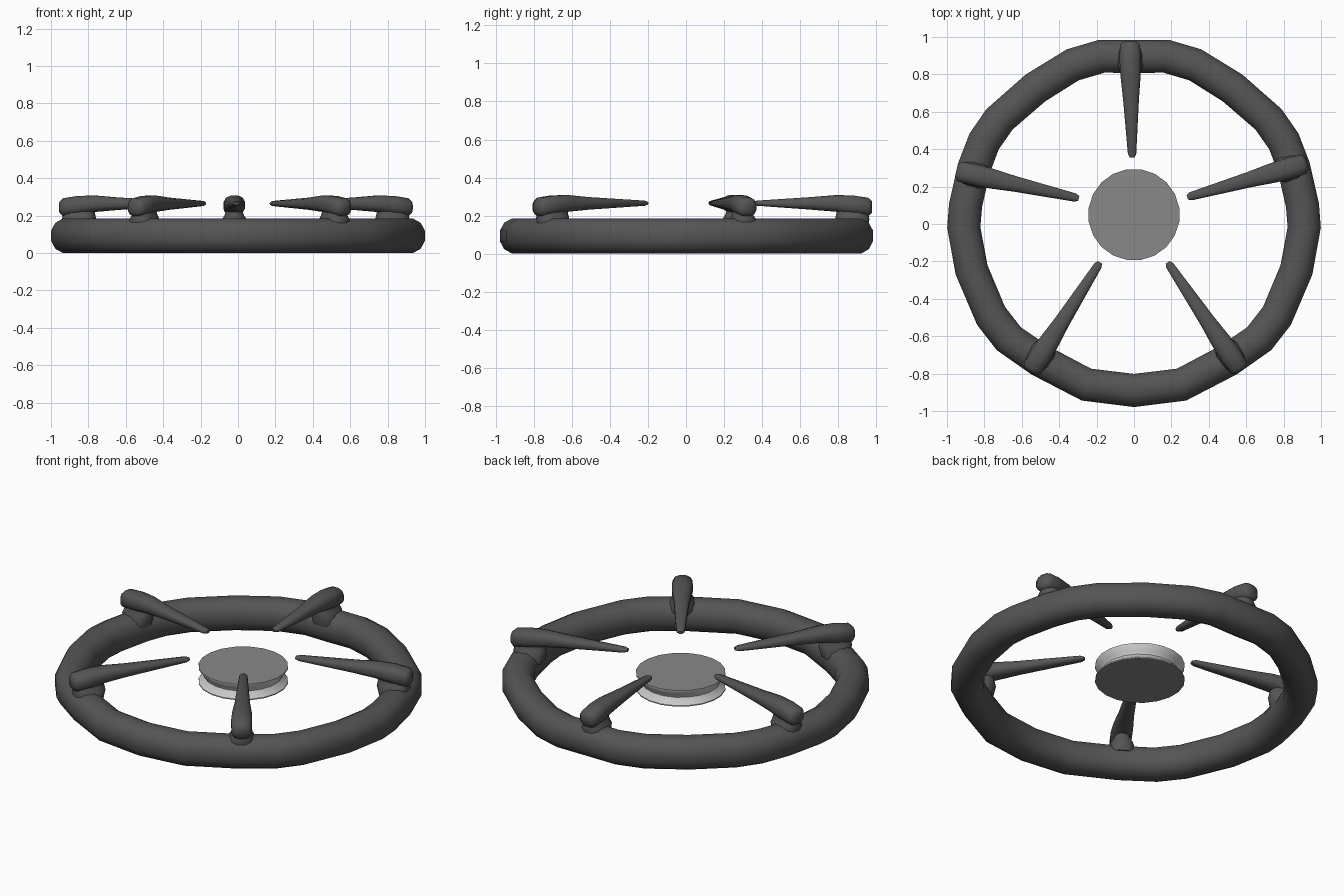
import bpy, bmesh
from math import cos, sin, pi
from mathutils import Vector

if "Cube" in bpy.data.objects:
    bpy.data.objects.remove(bpy.data.objects["Cube"])


def material(name, v):
    m = bpy.data.materials.new(name)
    m.diffuse_color = (v, v, v, 1)
    m.use_nodes = True
    m.node_tree.nodes["Principled BSDF"].inputs["Base Color"].default_value = m.diffuse_color
    return m


IRON = material("dark_iron", 0.09)
CAP = material("cap_grey", 0.25)
STEEL = material("light_steel", 0.75)


def finish(name, bm, mats, angle=40):
    bmesh.ops.recalc_face_normals(bm, faces=bm.faces)
    me = bpy.data.meshes.new(name)
    bm.to_mesh(me)
    bm.free()
    ob = bpy.data.objects.new(name, me)
    bpy.context.collection.objects.link(ob)
    for m in mats:
        me.materials.append(m)
    bpy.ops.object.select_all(action='DESELECT')
    ob.select_set(True)
    bpy.context.view_layer.objects.active = ob
    bpy.ops.object.shade_smooth_by_angle(angle=angle * pi / 180)
    return ob


def loft(bm, loops, closed=False):
    """Skin a list of vertex-position loops; cap the ends unless closed."""
    rings = [[bm.verts.new(p) for p in lp] for lp in loops]
    pairs = list(zip(rings, rings[1:]))
    if closed:
        pairs.append((rings[-1], rings[0]))
    for a, b in pairs:
        n = len(a)
        for i in range(n):
            j = (i + 1) % n
            bm.faces.new((a[i], a[j], b[j], b[i]))
    if not closed:
        bm.faces.new(rings[0])
        bm.faces.new(rings[-1])


def oval(c, u, v, a, b, n=12, power=0.8):
    """Rounded-box section around c in the plane of u and v."""
    def sp(t):
        return (abs(t) ** power) * (1 if t > 0 else -1)
    return [c + u * a * sp(cos(2 * pi * (i + .5) / n))
              + v * b * sp(sin(2 * pi * (i + .5) / n)) for i in range(n)]


UP = Vector((0, 0, 1))

# Slightly irregular outer ring: outline of the right half, mirrored
half = [(0, .985), (.19, .985), (.36, .935), (.58, .80), (.79, .615),
        (.88, .485), (.94, .33), (.99, .11), (1.0, -.02), (.955, -.27),
        (.84, -.54), (.735, -.675), (.55, -.805), (.28, -.945), (0, -.98)]
outline = half + [(-x, y) for x, y in half[-2:0:-1]]
bm = bmesh.new()
sections = []
for x, y in outline:
    out = Vector((x, y, 0)).normalized()
    centre = Vector((x, y, 0.0925)) - out * 0.09
    sections.append(oval(centre, out, UP, 0.0915, 0.0945, power=0.9))
loft(bm, sections, closed=True)
finish("grate_ring", bm, [IRON], 60)

# Prongs: outer end and tip of each, in plan
prongs = {
    "back": ((-.022, .978), (-.01, .355)),
    "right": ((.925, .325), (.285, .143)),
    "front_right": ((.572, -.785), (.18, -.205)),
    "front_left": ((-.555, -.79), (-.182, -.205)),
    "left": ((-.95, .285), (-.295, .137)),
}
for name, (o, t) in prongs.items():
    o, t = Vector((*o, 0)), Vector((*t, 0))
    L = (t - o).length
    d = (t - o).normalized()
    side = UP.cross(d)
    bm = bmesh.new()
    # tapering arm: distance, height, half width, half thickness
    arm = [(0, .245, .035, .032), (.02, .245, .055, .05), (.10, .255, .059, .052),
           (.19, .264, .055, .045), (.32, .264, .043, .034),
           (L - .02, .265, .023, .014), (L, .265, .013, .008)]
    loft(bm, [oval(o + d * s + UP * z, side, UP, w, h) for s, z, w, h in arm])
    # flared foot blending into the ring: height, half length, half width
    foot = [(.12, .075, .075), (.18, .092, .068), (.20, .088, .054),
            (.22, .085, .046), (.25, .085, .046)]
    loft(bm, [oval(o + d * .103 + UP * z, d, side, a, b) for z, a, b in foot])
    finish(name + "_prong", bm, [IRON], 60)

# Central burner: waisted disc with a flat cap
bm = bmesh.new()
profile = [(.245, .08), (.245, .086), (.225, .105), (.215, .122),
           (.222, .14), (.245, .168), (.245, .176)]
mid = Vector((0, .05, 0))
X, Y = Vector((1, 0, 0)), Vector((0, 1, 0))
loft(bm, [oval(mid + UP * z, X, Y, r, r, 20, 1) for r, z in profile])
for f in bm.faces:
    if len(f.verts) == 4:
        f.material_index = 1
finish("burner_disc", bm, [CAP, STEEL], 45)
